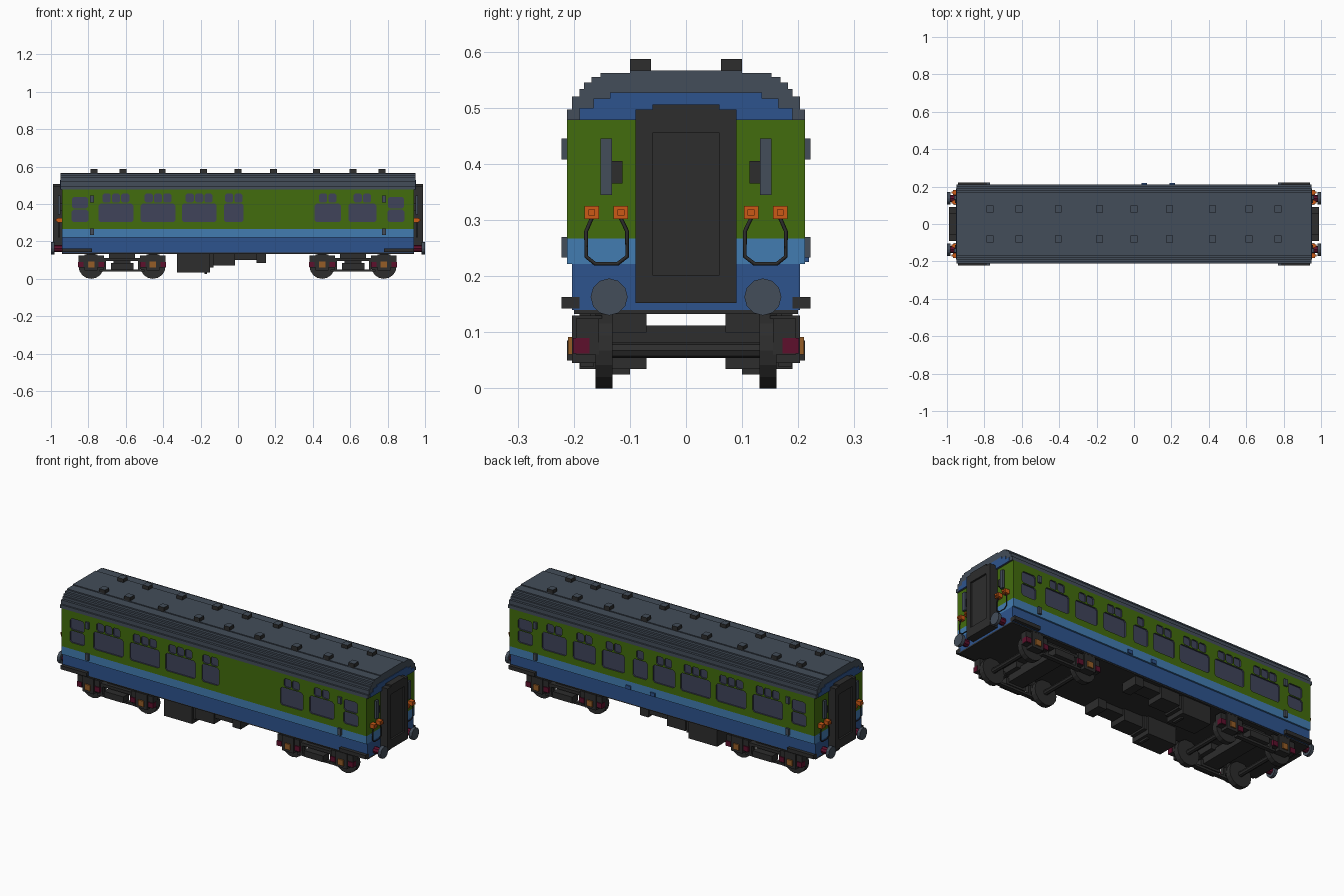
import bpy, bmesh, math
from mathutils import Matrix, Vector

if "Cube" in bpy.data.objects:
    bpy.data.objects.remove(bpy.data.objects["Cube"])


def material(name, r, g, b):
    m = bpy.data.materials.new(name)
    m.use_nodes = True
    m.diffuse_color = (r, g, b, 1)
    m.node_tree.nodes["Principled BSDF"].inputs["Base Color"].default_value = (r, g, b, 1)
    return m


GREEN = material("leaf green", 0.055, 0.15, 0.004)
BLUE = material("deep blue", 0.027, 0.088, 0.27)
SKY = material("light blue", 0.055, 0.2, 0.44)
ROOF = material("slate grey", 0.056, 0.074, 0.1)
GLASS = material("window grey", 0.05, 0.056, 0.1)
DARK = material("charcoal", 0.026, 0.026, 0.026)
ORANGE = material("orange", 0.6, 0.1, 0.008)
MAROON = material("maroon", 0.11, 0.005, 0.025)
GOLD = material("amber brown", 0.3, 0.11, 0.02)

BOTH = (-1, 1)
ONE = (1,)


def finish(name, bm, *mats):
    bmesh.ops.recalc_face_normals(bm, faces=bm.faces)
    mesh = bpy.data.meshes.new(name)
    bm.to_mesh(mesh)
    bm.free()
    for m in mats:
        mesh.materials.append(m)
    ob = bpy.data.objects.new(name, mesh)
    bpy.context.collection.objects.link(ob)
    return ob


def add_box(bm, x0, x1, y0, y1, z0, z1):
    size = Matrix.Diagonal((abs(x1 - x0), abs(y1 - y0), z1 - z0, 1))
    mid = Matrix.Translation(((x0 + x1) / 2, (y0 + y1) / 2, (z0 + z1) / 2))
    bmesh.ops.create_cube(bm, size=1, matrix=mid @ size)


def boxes(name, mat, spans, xs=ONE, ys=ONE):
    """Boxes given as x0, x1, y0, y1, z0, z1, repeated across the axes."""
    bm = bmesh.new()
    for x0, x1, y0, y1, z0, z1 in spans:
        for sx in xs:
            for sy in ys:
                add_box(bm, sx * x0, sx * x1, sy * y0, sy * y1, z0, z1)
    return finish(name, bm, mat)


def add_disc(bm, axis, centre, radius, length, sides=16):
    turn = Matrix.Rotation(math.pi / 2, 4, "Y" if axis == "X" else "X")
    bmesh.ops.create_cone(bm, cap_ends=True, segments=sides, radius1=radius, radius2=radius,
                          depth=length, matrix=Matrix.Translation(centre) @ turn)


def add_prism(bm, ring, direction):
    face = bm.faces.new([bm.verts.new(p) for p in ring])
    out = bmesh.ops.extrude_face_region(bm, geom=[face])["geom"]
    bmesh.ops.translate(bm, vec=direction, verts=[v for v in out if isinstance(v, bmesh.types.BMVert)])


# Body bands
boxes("lower_body", BLUE, [(-.942, .942, -.203, .203, .14, .222)])
boxes("waist_stripe", SKY, [(-.942, .942, -.212, .212, .222, .267)])
upper = boxes("upper_body", GREEN, [(-.942, .942, -.212, .212, .267, .478)])
boxes("underframe", DARK, [(-.942, .942, -.2, .2, .133, .141)])

# Roof with stepped shoulders
half = [(.212, .478), (.212, .497), (.203, .497), (.203, .52), (.19, .52), (.19, .534), (.182, .534),
        (.182, .545), (.168, .545), (.168, .555), (.152, .555), (.152, .562), (.1, .562), (.1, .567)]
ring = [(-.95, y, z) for y, z in half] + [(-.95, -y, z) for y, z in reversed(half)]
bm = bmesh.new()
add_prism(bm, ring, Vector((1.9, 0, 0)))
finish("roof", bm, ROOF)

# Blue end panels under the roof edge
boxes("roof_end_panel", BLUE, [(.94, .953, -.19, .19, .478, .5), (.94, .953, -.165, .165, .5, .517),
                               (.94, .953, -.135, .135, .517, .527)], BOTH)

# Roof vents: dark sides with grey tops
bm = bmesh.new()
for x in (-.77, -.615, -.405, -.185, 0, .19, .42, .615, .77):
    for s in BOTH:
        add_box(bm, x - .018, x + .018, s * .062, s * .1, .562, .587)
for f in bm.faces:
    f.material_index = 1 if f.normal.z > .5 else 0
finish("roof_vents", bm, DARK, ROOF)

# Windows, recessed into the upper body
def add_pane(bm, side, x0, x1, z0, z1, c=.01):
    ring = [(x0 + c, z0), (x1 - c, z0), (x1, z0 + c), (x1, z1 - c),
            (x1 - c, z1), (x0 + c, z1), (x0, z1 - c), (x0, z0 + c)]
    add_prism(bm, [(x, side * .204, z) for x, z in ring], Vector((0, side * .03, 0)))


def add_window(bm, side, x0, x1, lights):
    add_pane(bm, side, x0, x1, .303, .402)
    step = .05 if lights > 1 else .1
    mid = (x0 + x1) / 2
    for i in range(lights):
        cx = mid + (i - (lights - 1) / 2) * step
        add_pane(bm, side, cx - .022, cx + .022, .408, .455, .008)


bm = bmesh.new()
front = [(-.745, -.56, 3), (-.52, -.335, 3), (-.3, -.115, 3), (-.075, .03, 2), (.41, .55, 2), (.59, .74, 2)]
back = [(-.745, -.56, 3), (-.52, -.335, 3), (-.3, -.115, 3), (-.08, .055, 2),
        (.09, .18, 1), (.23, .37, 2), (.41, .55, 2), (.59, .74, 2)]
for side, row in ((-1, front), (1, back)):
    for x0, x1, lights in row:
        add_window(bm, side, x0, x1, lights)
    for s in BOTH:
        add_pane(bm, side, s * .845 - .045, s * .845 + .045, .303, .37)
        add_pane(bm, side, s * .845 - .043, s * .845 + .043, .376, .438)
cutter = finish("window_cutter", bm, GLASS)
cutter.hide_render = True
upper.data.materials.append(GLASS)
cut = upper.modifiers.new("windows", "BOOLEAN")
cut.operation, cut.solver, cut.object = "DIFFERENCE", "EXACT", cutter
cut.material_mode = "TRANSFER"
bpy.context.view_layer.objects.active = upper
bpy.ops.object.modifier_apply(modifier=cut.name)
bpy.data.objects.remove(cutter)

# Side fittings
boxes("door_handles", ROOF, [(.77, .79, .21, .222, .408, .445), (.77, .79, .2, .222, .233, .27)], BOTH, BOTH)
boxes("footboards", DARK, [(.78, .942, .19, .222, .142, .163)], BOTH, BOTH)
boxes("side_brackets", BLUE, [(.04, .07, .21, .219, .225, .245), (.19, .22, .21, .219, .225, .245)])

# Gangway: rim frame around a recessed door
boxes("gangway_frame", DARK, [(.94, .988, .06, .09, .152, .497), (.94, .988, 0, .06, .152, .202),
                              (.94, .988, 0, .06, .455, .506)], BOTH, BOTH)
boxes("gangway_door", DARK, [(.94, .978, -.061, .061, .2, .457)], BOTH)

# End fittings
boxes("end_handrails", ROOF, [(.95, .962, .132, .152, .345, .445)], BOTH, BOTH)
boxes("rail_brackets", DARK, [(.94, .956, .113, .134, .365, .405)], BOTH, BOTH)
boxes("hose_taps", ORANGE, [(.94, .968, y - .013, y + .013, .302, .325) for y in (.116, .168)]
      + [(.95, .976, y - .006, y + .006, .308, .319) for y in (.116, .168)], BOTH, BOTH)
for sx in BOTH:
    for sy in BOTH:
        curve = bpy.data.curves.new("hose", "CURVE")
        curve.dimensions = "3D"
        curve.bevel_depth, curve.bevel_resolution = .0035, 0
        line = curve.splines.new("POLY")
        path = [(.116, .303), (.105, .28), (.105, .235), (.122, .222), (.162, .222),
                (.178, .235), (.178, .28), (.168, .303)]
        line.points.add(len(path) - 1)
        for p, (y, z) in zip(line.points, path):
            p.co = (sx * .957, sy * y, z, 1)
        curve.materials.append(DARK)
        bpy.context.collection.objects.link(bpy.data.objects.new("hose", curve))

# Buffers
heads, shafts = bmesh.new(), bmesh.new()
for sx in BOTH:
    for sy in BOTH:
        add_disc(heads, "X", (sx * .991, sy * .137, .163), .033, .018, 12)
        add_disc(shafts, "X", (sx * .961, sy * .137, .163), .019, .045, 8)
finish("buffer_heads", heads, ROOF)
finish("buffer_shafts", shafts, MAROON)

# Bogies
AXLES = (-.785, -.455, .45, .78)
wheels, axles = bmesh.new(), bmesh.new()
for x in AXLES:
    for s in BOTH:
        add_disc(wheels, "Y", (x, s * .146, .068), .068, .03)
    add_disc(axles, "Y", (x, 0, .068), .014, .3, 8)
finish("wheels", wheels, DARK)
finish("axles", axles, DARK)
boxes("axle_boxes", DARK, [(x - .035, x + .035, .15, .203, .045, .13) for x in AXLES]
      + [(x - .068, x + .068, .155, .196, .06, .125) for x in AXLES], ys=BOTH)
boxes("axle_caps", GOLD, [(x - .017, x + .017, .2, .21, .06, .092) for x in AXLES], ys=BOTH)
boxes("axle_springs", MAROON, [(x + d - .015, x + d + .015, .172, .201, .062, .09)
                               for x in AXLES for d in (-.055, .055)], ys=BOTH)
spans = []
for c in (-.62, .615):
    spans += [(c - .2, c + .2, .16, .19, .095, .112), (c - .12, c + .12, .165, .188, .038, .05),
              (c - .06, c + .06, .16, .212, .05, .085), (c - .1, c - .085, .165, .188, .04, .1),
              (c + .085, c + .1, .165, .188, .04, .1), (c - .045, c + .045, 0, .17, .062, .112),
              (c - .07, c + .07, .07, .17, .1, .134)]
boxes("bogie_frames", DARK, spans, ys=BOTH)

# Underfloor equipment
boxes("equipment_boxes", DARK, [(-.325, -.15, .07, .19, .035, .135), (-.15, -.13, .08, .18, .06, .135),
                                (-.13, -.015, .09, .19, .07, .135), (-.015, .1, .1, .18, .1, .135),
                                (.1, .15, .09, .19, .085, .135), (-.18, -.165, .1, .16, .025, .04)], ys=BOTH)
